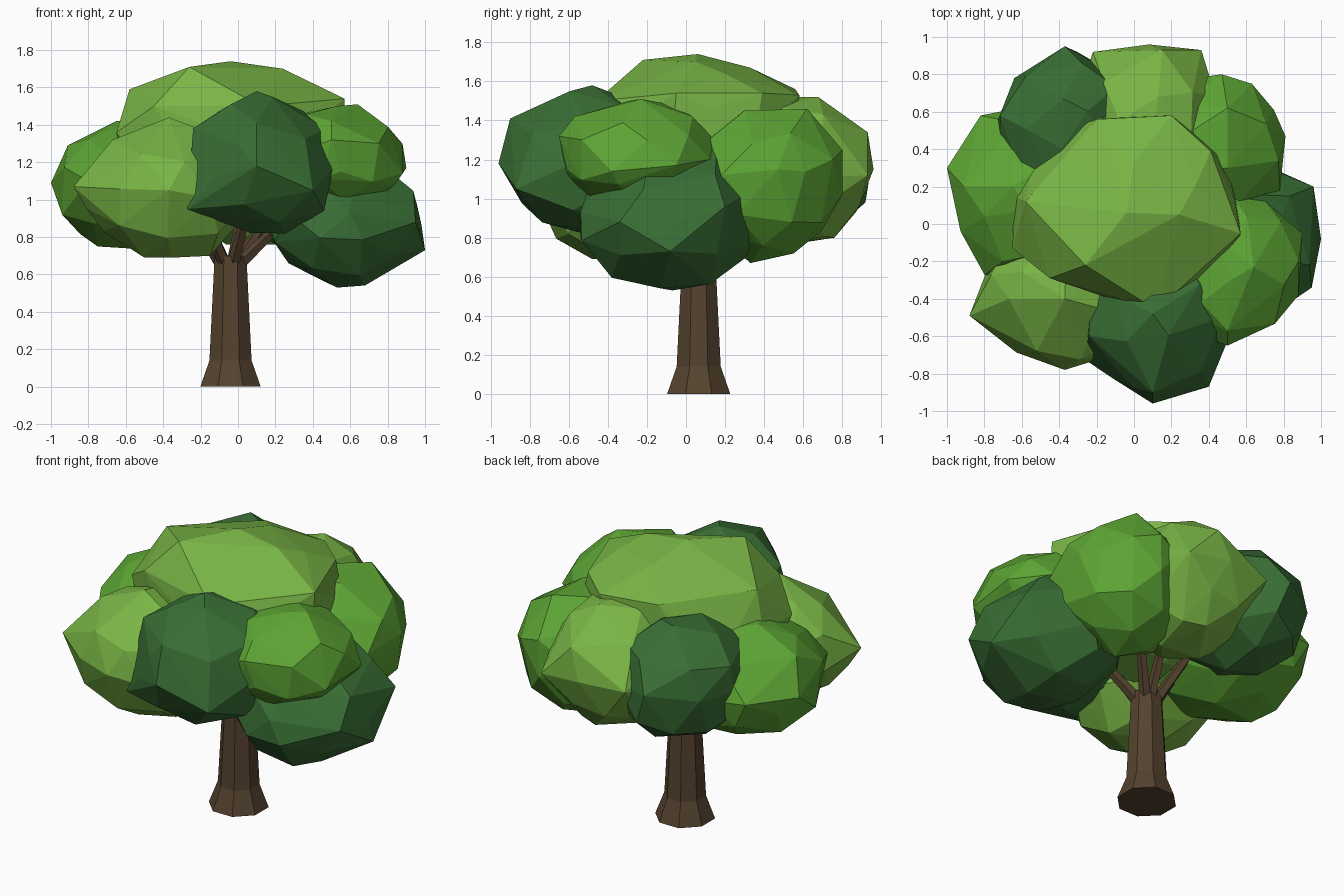
import bpy, bmesh, random
from math import cos, sin, pi, sqrt
from mathutils import Vector, Euler

random.seed(7)


def material(name, rgb):
    m = bpy.data.materials.new(name)
    m.diffuse_color = (*rgb, 1)
    return m


BARK = material("bark", (0.09, 0.055, 0.028))
LIGHT = material("leaf_light", (0.19, 0.46, 0.06))
MID = material("leaf_mid", (0.11, 0.38, 0.035))
DARK = material("leaf_dark", (0.042, 0.16, 0.036))


def finish(bm, name, mat):
    bmesh.ops.recalc_face_normals(bm, faces=bm.faces)
    mesh = bpy.data.meshes.new(name)
    bm.to_mesh(mesh)
    bm.free()
    mesh.materials.append(mat)
    obj = bpy.data.objects.new(name, mesh)
    bpy.context.collection.objects.link(obj)
    return obj


def tube(name, rings, sides):
    """Faceted tapered limb through (centre, radius) rings."""
    bm = bmesh.new()
    axis = (rings[-1][0] - rings[0][0]).normalized()
    turn = Vector((0, 0, 1)).rotation_difference(axis)
    loops = []
    for centre, r in rings:
        loops.append([bm.verts.new(centre + turn @ Vector(
            (r * cos((k + .5) * 2 * pi / sides), r * sin((k + .5) * 2 * pi / sides), 0)))
            for k in range(sides)])
    for a, b in zip(loops, loops[1:]):
        for k in range(sides):
            n = (k + 1) % sides
            bm.faces.new((a[k], a[n], b[n], b[k]))
    bm.faces.new(loops[0])
    bm.faces.new(loops[-1])
    return finish(bm, name, BARK)


def clump(name, mat, low, high, peaks=(), count=38):
    """Faceted leaf mass: hull of points spread over a ball in a box, corners snapped to peaks."""
    rot = Euler([random.uniform(0, 2 * pi) for _ in range(3)]).to_matrix()
    pts = []
    for k in range(count):
        z = 1 - (2 * k + 1) / count
        r, a = sqrt(1 - z * z), k * pi * (3 - sqrt(5))
        pts.append(rot @ Vector((r * cos(a), r * sin(a), z)) * random.uniform(0.97, 1.04))
    for i in range(3):
        lo, hi = min(p[i] for p in pts), max(p[i] for p in pts)
        for p in pts:
            p[i] = low[i] + (p[i] - lo) / (hi - lo) * (high[i] - low[i])
    free = list(pts)
    for peak in map(Vector, peaks):
        p = min(free, key=lambda q: (q - peak).length)
        free = [q for q in free if q is not p]
        p[:] = peak
    bm = bmesh.new()
    for p in pts:
        bm.verts.new(p)
    bmesh.ops.convex_hull(bm, input=bm.verts)
    bmesh.ops.delete(bm, geom=[v for v in bm.verts if not v.link_faces], context='VERTS')
    return finish(bm, name, mat)


# Trunk with flared foot
C = Vector((-0.04, 0.065, 0))
Z = Vector((0, 0, 1))
tube("trunk", [(C, 0.175), (C + Z * 0.14, 0.122), (C + Z * 0.7, 0.092)], 8)

# Branches fanning out into the leaves
for i, tip in enumerate([(0.22, -0.02, 0.86), (0.15, 0.24, 0.9), (0.02, 0.28, 0.92),
                         (-0.18, 0.26, 0.92), (-0.25, 0.08, 0.92), (-0.18, -0.12, 0.92),
                         (0.04, -0.14, 0.92)]):
    tip = Vector(tip)
    out = Vector((tip.x - C.x, tip.y - C.y, 0)).normalized()
    tube(f"branch_{i + 1}", [(C + out * 0.045 + Z * 0.65, 0.036), (tip, 0.026)], 5)

# Leaf clumps around the crown
clump("leaves_right_low", DARK, (0.14, -0.54, 0.53), (0.98, 0.36, 1.26),
      [(0.53, -0.07, 0.53), (1.0, -0.08, 0.73), (0.96, 0.2, 0.96), (0.95, -0.34, 0.88),
       (0.83, 0.15, 1.12), (0.6, -0.54, 0.93), (0.6, 0.36, 0.82), (0.27, -0.2, 0.66),
       (0.5, 0.16, 1.32), (0.62, -0.42, 1.1)])
clump("leaves_right", MID, (0.12, -0.65, 0.96), (0.88, 0.16, 1.5),
      [(0.9, -0.05, 1.17), (0.88, -0.38, 1.14), (0.5, -0.65, 1.32), (0.64, -0.23, 1.51),
       (0.5, -0.57, 1.42), (0.55, -0.61, 1.15)])
clump("leaves_front", DARK, (-0.25, -0.94, 0.82), (0.5, -0.02, 1.55),
      [(0.1, -0.96, 1.18), (0.1, -0.9, 1.41), (0.1, -0.48, 1.58), (0.47, -0.5, 1.38),
       (0.51, -0.6, 1.17), (0.4, -0.87, 1.05), (0.46, -0.58, 0.94), (-0.27, -0.72, 0.95),
       (-0.24, -0.6, 1.38)])
clump("leaves_front_left", LIGHT, (-0.81, -0.77, 0.69), (0.06, 0.04, 1.42),
      [(-0.88, -0.49, 1.07), (-0.37, -0.78, 1.05), (-0.15, -0.4, 0.7), (-0.37, -0.4, 1.44),
       (-0.67, -0.4, 1.32), (-0.5, -0.45, 0.69), (-0.72, -0.4, 0.83)])
clump("leaves_left", MID, (-0.98, -0.3, 0.73), (-0.08, 0.62, 1.42),
      [(-1.0, 0.3, 1.09), (-0.91, 0.2, 1.29), (-0.94, 0.05, 0.92), (-0.65, 0.2, 1.42),
       (-0.8, -0.27, 1.1), (-0.82, 0.58, 1.1), (-0.75, 0.15, 0.75)])
clump("leaves_back_left", DARK, (-0.73, 0.1, 0.78), (0.03, 0.93, 1.5),
      [(-0.37, 0.95, 1.18), (-0.38, 0.67, 1.52), (-0.64, 0.78, 1.15), (-0.18, 0.83, 1.2),
       (-0.73, 0.55, 1.15)])
clump("leaves_back", LIGHT, (-0.3, 0.12, 0.76), (0.48, 0.95, 1.52),
      [(0.08, 0.96, 1.15), (0.36, 0.93, 1.12), (0.15, 0.93, 1.34), (-0.22, 0.92, 1.15),
       (0.1, 0.76, 0.8)])
clump("leaves_back_right", MID, (0.02, 0.06, 0.7), (0.81, 0.8, 1.46),
      [(0.81, 0.47, 1.15), (0.42, 0.33, 0.67), (0.78, 0.18, 1.12), (0.63, 0.75, 1.2),
       (0.5, 0.62, 1.46), (0.5, 0.3, 1.45), (0.47, 0.8, 1.25)])
clump("leaves_top", LIGHT, (-0.64, -0.45, 0.86), (0.57, 0.58, 1.7),
      [(-0.04, 0.06, 1.74), (-0.26, -0.22, 1.71), (0.57, -0.05, 1.54), (-0.58, 0.12, 1.59),
       (0.12, -0.46, 1.5), (-0.65, -0.13, 1.36), (0.41, 0.39, 1.54), (-0.2, 0.56, 1.56),
       (0.24, 0.05, 1.7), (0.0, 0.33, 1.67), (0.2, 0.58, 1.53), (-0.45, -0.29, 1.5)])
